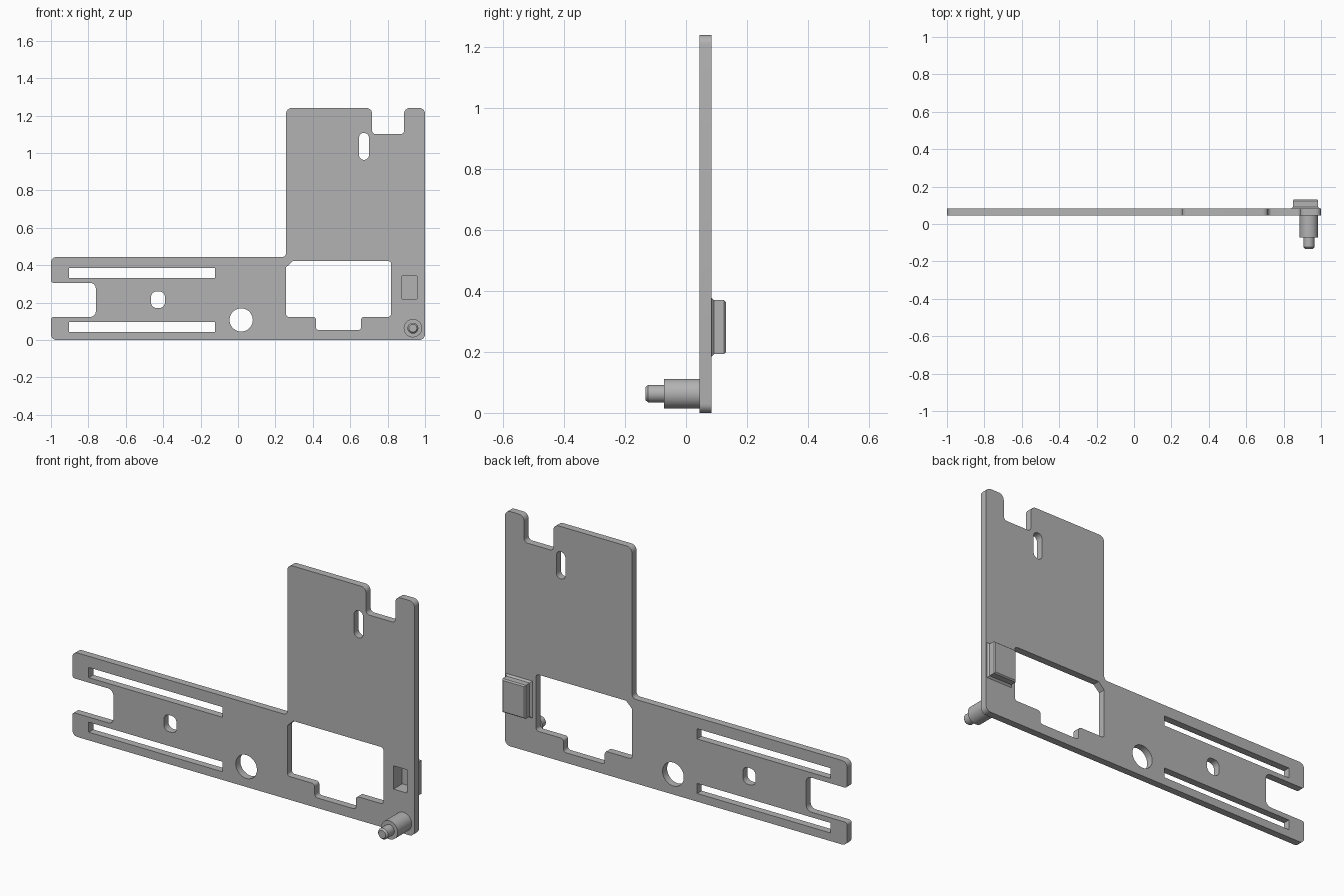
import bpy
import bmesh
from math import cos, sin, pi, radians
from mathutils import Vector

if "Cube" in bpy.data.objects:
    bpy.data.objects.remove(bpy.data.objects["Cube"], do_unlink=True)

grey = bpy.data.materials.new("plain grey")
grey.use_nodes = True
grey.diffuse_color = (0.45, 0.45, 0.45, 1)
grey.node_tree.nodes["Principled BSDF"].inputs["Base Color"].default_value = grey.diffuse_color

FRONT, BACK = 0.045, 0.083   # plate faces in y


def add_object(name, bm):
    """Clean the mesh, link it and shade it with sharp edges."""
    bmesh.ops.remove_doubles(bm, verts=bm.verts, dist=0.0002)
    bmesh.ops.recalc_face_normals(bm, faces=bm.faces)
    mesh = bpy.data.meshes.new(name)
    bm.to_mesh(mesh)
    bm.free()
    mesh.materials.append(grey)
    obj = bpy.data.objects.new(name, mesh)
    bpy.context.collection.objects.link(obj)
    bpy.ops.object.select_all(action='DESELECT')
    obj.select_set(True)
    bpy.context.view_layer.objects.active = obj
    bpy.ops.object.shade_smooth_by_angle(angle=radians(30))
    return obj


def rounded(corners, steps=6):
    """Turn (x, z, radius) corners into a filleted loop."""
    loop = []
    for i, (x, z, r) in enumerate(corners):
        p = Vector((x, z))
        if r == 0:
            loop.append(p)
            continue
        a = (Vector(corners[i - 1][:2]) - p).normalized() * r
        b = (Vector(corners[(i + 1) % len(corners)][:2]) - p).normalized() * r
        for s in range(steps + 1):
            t = s / steps * pi / 2
            loop.append(p + a * (1 - sin(t)) + b * (1 - cos(t)))
    return loop


def rect(x0, x1, z0, z1, r=0):
    return rounded([(x0, z0, r), (x1, z0, r), (x1, z1, r), (x0, z1, r)])


def circle(x, z, r, n=40):
    return [Vector((x + r * cos(2 * pi * i / n), z + r * sin(2 * pi * i / n))) for i in range(n)]


def loft(name, rings):
    """Join (y, loop) rings in order and cap both ends."""
    bm = bmesh.new()
    rows = [[bm.verts.new((p.x, y, p.y)) for p in loop] for y, loop in rings]
    for a, b in zip(rows, rows[1:]):
        for i in range(len(a)):
            bm.faces.new((a[i - 1], a[i], b[i], b[i - 1]))
    bm.faces.new(rows[0])
    bm.faces.new(rows[-1])
    return add_object(name, bm)


# Plate outline
R = 0.03
outline = rounded([
    (-1, 0, R), (1, 0, R), (1, 1.24, R), (0.888, 1.24, R), (0.888, 1.10, 0.02),
    (0.717, 1.10, 0.02), (0.717, 1.24, R), (0.257, 1.24, R), (0.257, 0.444, 0.02),
    (-1, 0.444, R), (-1, 0.305, 0.015), (-0.76, 0.305, R), (-0.76, 0.123, R), (-1, 0.123, 0.015)])

# Stepped window with one chamfered corner
S = 0.015
window = rounded([
    (0.257, 0.123, S), (0.417, 0.123, S), (0.417, 0.053, S), (0.658, 0.053, S),
    (0.658, 0.123, S), (0.818, 0.123, S), (0.818, 0.422, S), (0.292, 0.422, 0), (0.257, 0.388, 0)])

pocket = rect(0.877, 0.957, 0.219, 0.342)
holes = [
    window,
    pocket,
    rect(-0.904, -0.123, 0.331, 0.385),         # upper long slot
    rect(-0.904, -0.123, 0.043, 0.096),         # lower long slot
    rect(-0.465, -0.39, 0.171, 0.259, 0.03),    # small rounded hole
    rect(0.647, 0.70, 0.963, 1.107, 0.026),     # upright slot
    circle(0.017, 0.107, 0.062),                # round hole
]

# Fill the outline with its holes and extrude it into the plate
curve = bpy.data.curves.new("plate_profile", 'CURVE')
curve.dimensions = '2D'
curve.fill_mode = 'BOTH'
curve.extrude = (BACK - FRONT) / 2
for loop in [outline] + holes:
    spline = curve.splines.new('POLY')
    spline.points.add(len(loop) - 1)
    for point, p in zip(spline.points, loop):
        point.co = (p.x, p.y, 0, 1)
    spline.use_cyclic_u = True
helper = bpy.data.objects.new("plate_profile", curve)
bpy.context.collection.objects.link(helper)
bpy.context.view_layer.update()
flat = bpy.data.meshes.new_from_object(helper.evaluated_get(bpy.context.evaluated_depsgraph_get()))
bm = bmesh.new()
bm.from_mesh(flat)
for v in bm.verts:
    v.co = (v.co.x, (FRONT + BACK) / 2 - v.co.z, v.co.y)
bpy.data.objects.remove(helper, do_unlink=True)
bpy.data.curves.remove(curve)
bpy.data.meshes.remove(flat)
add_object("mounting_plate", bm)


# Hollow block behind the pocket, with flared foot and chamfered lid
def block(inset):
    return rect(0.84 + inset, 0.994 - inset, 0.184 + inset, 0.379 - inset)


loft("pocket_block", [
    (0.118, pocket), (BACK, pocket), (BACK, block(0)), (0.092, block(0.009)),
    (0.124, block(0.009)), (0.131, block(0.015))])

# Stepped locating pin on the front
PX, PZ = 0.935, 0.063
loft("locating_pin", [
    (y, circle(PX, PZ, r)) for y, r in
    [(FRONT + 0.002, 0.049), (-0.072, 0.049), (-0.072, 0.029), (-0.124, 0.029), (-0.133, 0.021)]])
